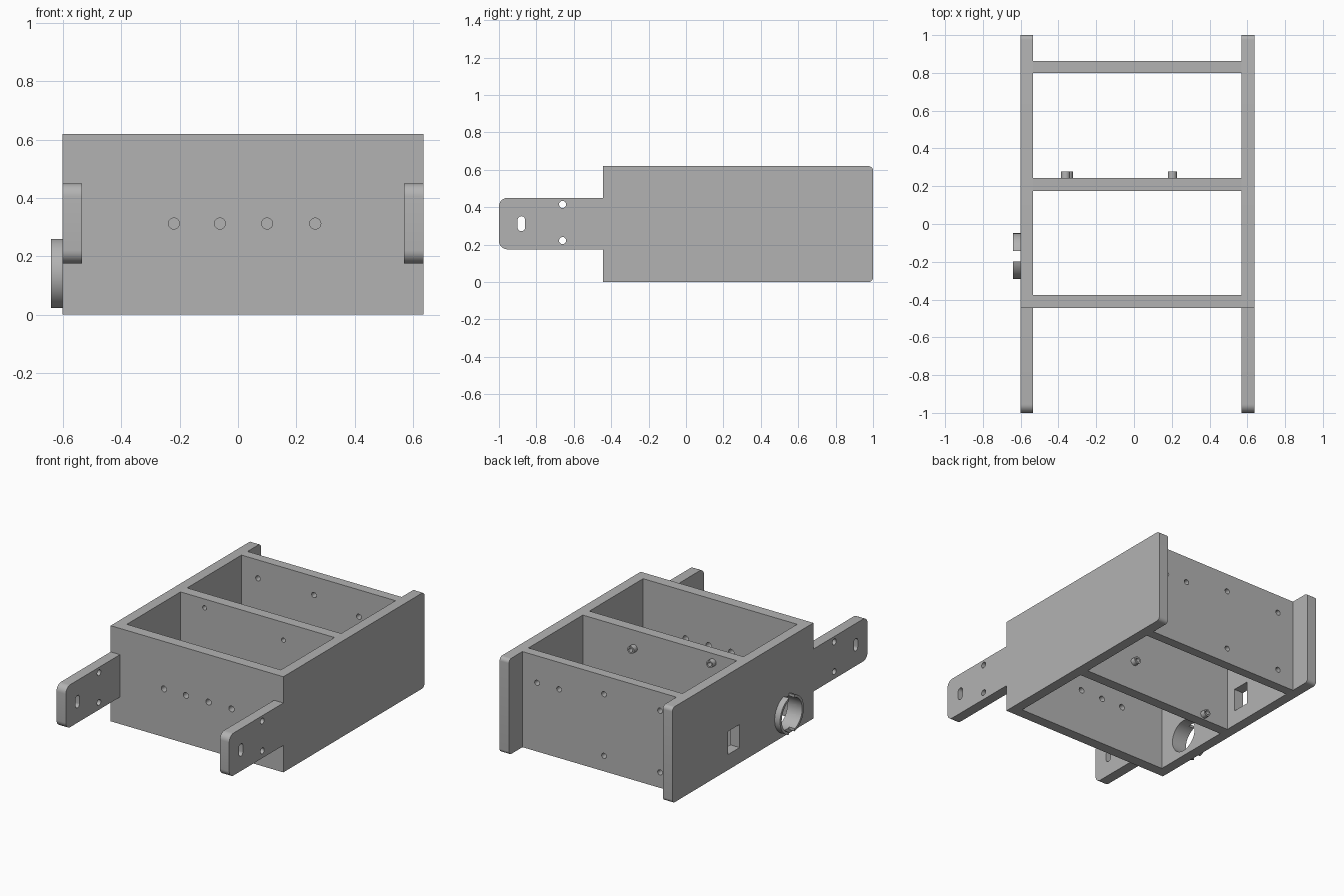
import bpy, bmesh, math
from mathutils import Vector

cube = bpy.data.objects.get("Cube")
if cube:
    bpy.data.objects.remove(cube, do_unlink=True)

GREY = (0.45, 0.45, 0.45, 1)
mat = bpy.data.materials.new("matte grey plastic")
mat.use_nodes = True
mat.diffuse_color = GREY
mat.node_tree.nodes["Principled BSDF"].inputs["Base Color"].default_value = GREY

HEIGHT = 0.62


def outline(corners, seg=8):
    """Right-angled outline; each corner is (u, v, fillet radius)."""
    pts = []
    for i, (u, v, r) in enumerate(corners):
        p = Vector((u, v))
        if r == 0:
            pts.append(p)
            continue
        a = (Vector(corners[i - 1][:2]) - p).normalized()
        b = (Vector(corners[(i + 1) % len(corners)][:2]) - p).normalized()
        for k in range(seg + 1):
            t = math.pi / 2 * (1 - k / seg)
            pts.append(p + r * (a + b) - r * (a * math.cos(t) + b * math.sin(t)))
    return pts


def rect(u0, u1, v0, v1, r=0):
    return outline([(u0, v0, r), (u1, v0, r), (u1, v1, r), (u0, v1, r)])


def disc(u, v, r):
    return rect(u - r, u + r, v - r, v + r, r)


def prism(name, pts, axis, lo, hi):
    """Extrude an outline along x (outline in y, z) or y (outline in x, z)."""
    place = (lambda u, v, d: (d, u, v)) if axis == "x" else (lambda u, v, d: (u, d, v))
    bm = bmesh.new()
    face = bm.faces.new([bm.verts.new(place(u, v, lo)) for u, v in pts])
    grown = bmesh.ops.extrude_face_region(bm, geom=[face])["geom"]
    shift = Vector(place(0, 0, hi - lo))
    bmesh.ops.translate(bm, vec=shift, verts=[g for g in grown if isinstance(g, bmesh.types.BMVert)])
    bmesh.ops.remove_doubles(bm, verts=bm.verts, dist=1e-5)
    bmesh.ops.recalc_face_normals(bm, faces=bm.faces)
    mesh = bpy.data.meshes.new(name)
    bm.to_mesh(mesh)
    bm.free()
    mesh.materials.append(mat)
    obj = bpy.data.objects.new(name, mesh)
    bpy.context.collection.objects.link(obj)
    return obj


def part(name, pts, axis, lo, hi, holes=()):
    """A plate with holes cut right through it."""
    obj = prism(name, pts, axis, lo, hi)
    cutters = [prism("cutter", h, axis, lo - 0.02, hi + 0.02) for h in holes]
    for c in cutters:
        c.hide_render = True
        mod = obj.modifiers.new("hole", "BOOLEAN")
        mod.operation = "DIFFERENCE"
        mod.solver = "EXACT"
        mod.object = c
    if cutters:
        bpy.context.view_layer.update()
        baked = bpy.data.meshes.new_from_object(obj.evaluated_get(bpy.context.evaluated_depsgraph_get()))
        obj.modifiers.clear()
        obj.data = baked
        for c in cutters:
            bpy.data.objects.remove(c, do_unlink=True)
    bpy.ops.object.select_all(action="DESELECT")
    obj.select_set(True)
    bpy.context.view_layer.objects.active = obj
    bpy.ops.object.shade_smooth_by_angle(angle=math.radians(30))
    return obj


# Side plates with a narrower mounting tab at the front
side = outline([
    (-0.445, 0, 0), (1, 0, 0.025), (1, HEIGHT, 0.025), (-0.445, HEIGHT, 0),
    (-0.445, 0.45, 0), (-1, 0.45, 0.045), (-1, 0.175, 0.045), (-0.445, 0.175, 0)])
tab_holes = [rect(-0.9, -0.86, 0.272, 0.352, 0.0195), disc(-0.66, 0.415, 0.019), disc(-0.66, 0.222, 0.019)]
PORT_Y, PORT_Z = -0.17, 0.14
port_holes = [disc(PORT_Y, PORT_Z, 0.105), rect(0.31, 0.43, 0.1, 0.25)]
part("left_side_plate", side, "x", 0.57, 0.637, tab_holes)
part("right_side_plate", side, "x", -0.602, -0.535, tab_holes + port_holes)

# Cross walls between the side plates
wall = rect(-0.535, 0.57, 0, HEIGHT)
part("front_wall", wall, "y", -0.445, -0.375,
     [disc(x, 0.312, 0.019) for x in (-0.22, -0.062, 0.1, 0.265)])
part("back_wall", wall, "y", 0.8, 0.862,
     [disc(x, z, 0.017) for x in (-0.417, -0.015) for z in (0.1, 0.5)]
     + [disc(x, 0.445, 0.017) for x in (0.307, 0.465)])
posts = [(-0.362, 0.563), (-0.348, 0.033), (0.203, 0.197), (0.203, 0.504)]
part("middle_wall", wall, "y", 0.175, 0.243, [disc(x, z, 0.014) for x, z in posts])

# Hollow standoffs on the middle wall
for i, (x, z) in enumerate(posts):
    part(f"standoff_{i + 1}", disc(x, z, 0.024), "y", 0.243, 0.277, [disc(x, z, 0.014)])

# Split collar around the round port
part("port_collar", disc(PORT_Y, PORT_Z, 0.122), "x", -0.641, -0.602,
     [disc(PORT_Y, PORT_Z, 0.105), rect(PORT_Y - 0.028, PORT_Y + 0.028, PORT_Z - 0.2, PORT_Z + 0.2)])
